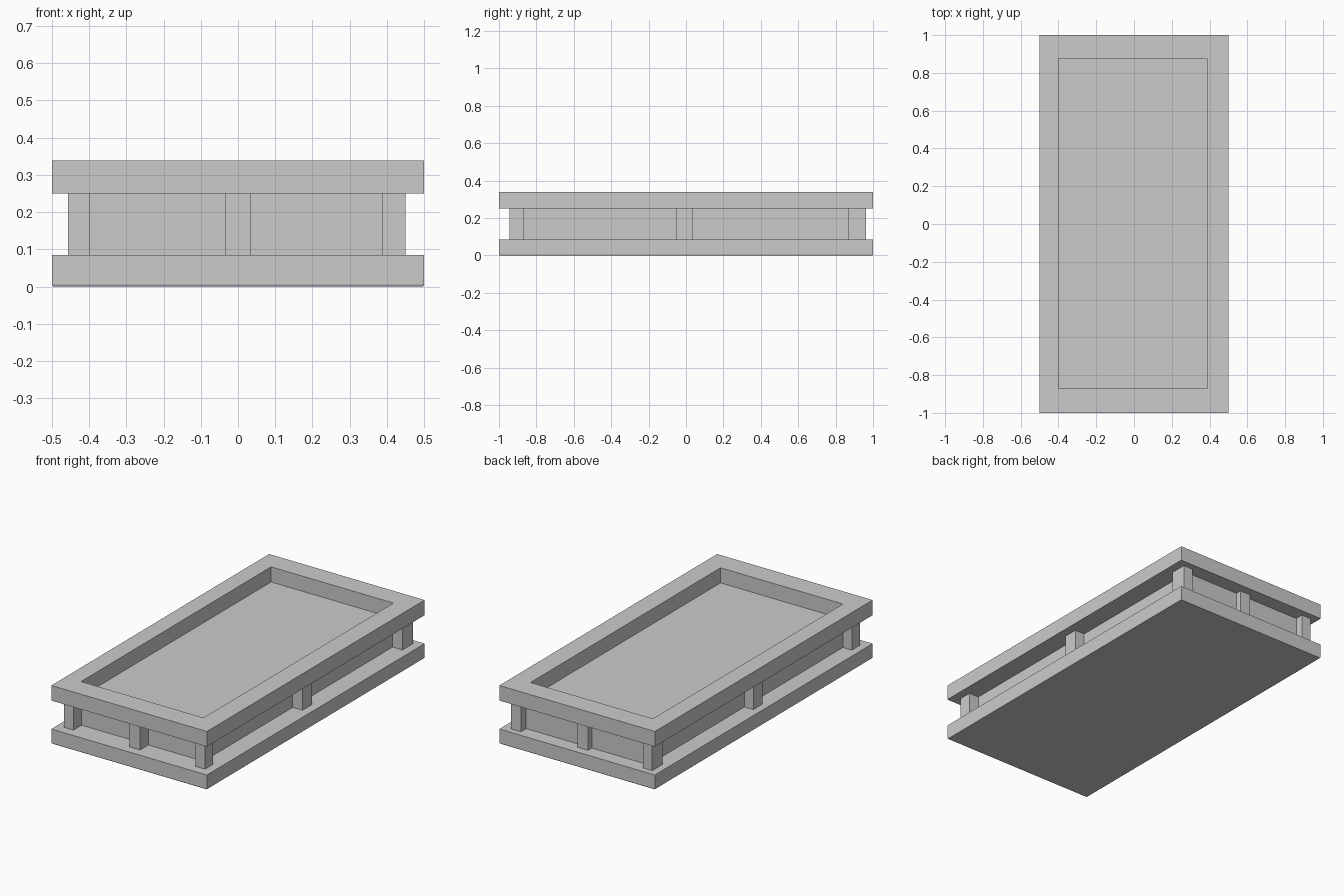
import bpy, bmesh

if "Cube" in bpy.data.objects:
    bpy.data.objects.remove(bpy.data.objects["Cube"])


def mesh_object(name, verts, faces):
    mesh = bpy.data.meshes.new(name)
    bm = bmesh.new()
    vs = [bm.verts.new(v) for v in verts]
    for f in faces:
        bm.faces.new([vs[i] for i in f])
    bmesh.ops.recalc_face_normals(bm, faces=bm.faces)
    bm.to_mesh(mesh)
    bm.free()
    obj = bpy.data.objects.new(name, mesh)
    bpy.context.collection.objects.link(obj)
    return obj


def ring(x, y, z):
    return [(x[0], y[0], z), (x[1], y[0], z), (x[1], y[1], z), (x[0], y[1], z)]


def loft(name, rings, closed=False):
    """Joins rectangular rings with side faces; capped unless closed on itself."""
    n = len(rings)
    verts = [v for r in rings for v in r]
    faces = []
    for r in range(n if closed else n - 1):
        a, b = r * 4, (r + 1) % n * 4
        faces += [(a + i, a + (i + 1) % 4, b + (i + 1) % 4, b + i) for i in range(4)]
    if not closed:
        faces += [(3, 2, 1, 0), tuple(range(n * 4 - 4, n * 4))]
    return mesh_object(name, verts, faces)


def box(name, x, y, z):
    return loft(name, [ring(x, y, z[0]), ring(x, y, z[1])])


OUT_X, OUT_Y = (-0.5, 0.5), (-1, 1)
IN_X, IN_Y = (-0.4, 0.387), (-0.87, 0.875)
Z_BASE, Z_RIM, Z_TOP = 0.085, 0.25, 0.338

# Base slab with a very slightly tapered underside
loft("base_slab", [ring((-0.497, 0.497), (-0.997, 0.997), 0),
                   ring(OUT_X, OUT_Y, 0.005), ring(OUT_X, OUT_Y, Z_BASE)])

# Recessed core, whose top is the floor of the tray
box("core", IN_X, (-0.87, 0.915), (Z_BASE, Z_RIM))

# Top rim with a rectangular opening
loft("top_rim", [ring(OUT_X, OUT_Y, Z_RIM), ring(OUT_X, OUT_Y, Z_TOP),
                 ring(IN_X, IN_Y, Z_TOP), ring(IN_X, IN_Y, Z_RIM)], closed=True)

# Pillars at the corners and the middle of each side
cols = {"left": (-0.457, -0.397), "middle": (-0.035, 0.033), "right": (0.387, 0.45)}
rows = {"front": (-0.945, -0.87), "centre": (-0.05, 0.035), "back": (0.867, 0.963)}
for row, y in rows.items():
    for col, x in cols.items():
        if (row, col) == ("centre", "middle"):
            continue
        depth = (y[0], 0.95) if (row, col) == ("back", "middle") else y
        box(f"{row}_{col}_pillar", x, depth, (Z_BASE, Z_RIM))
